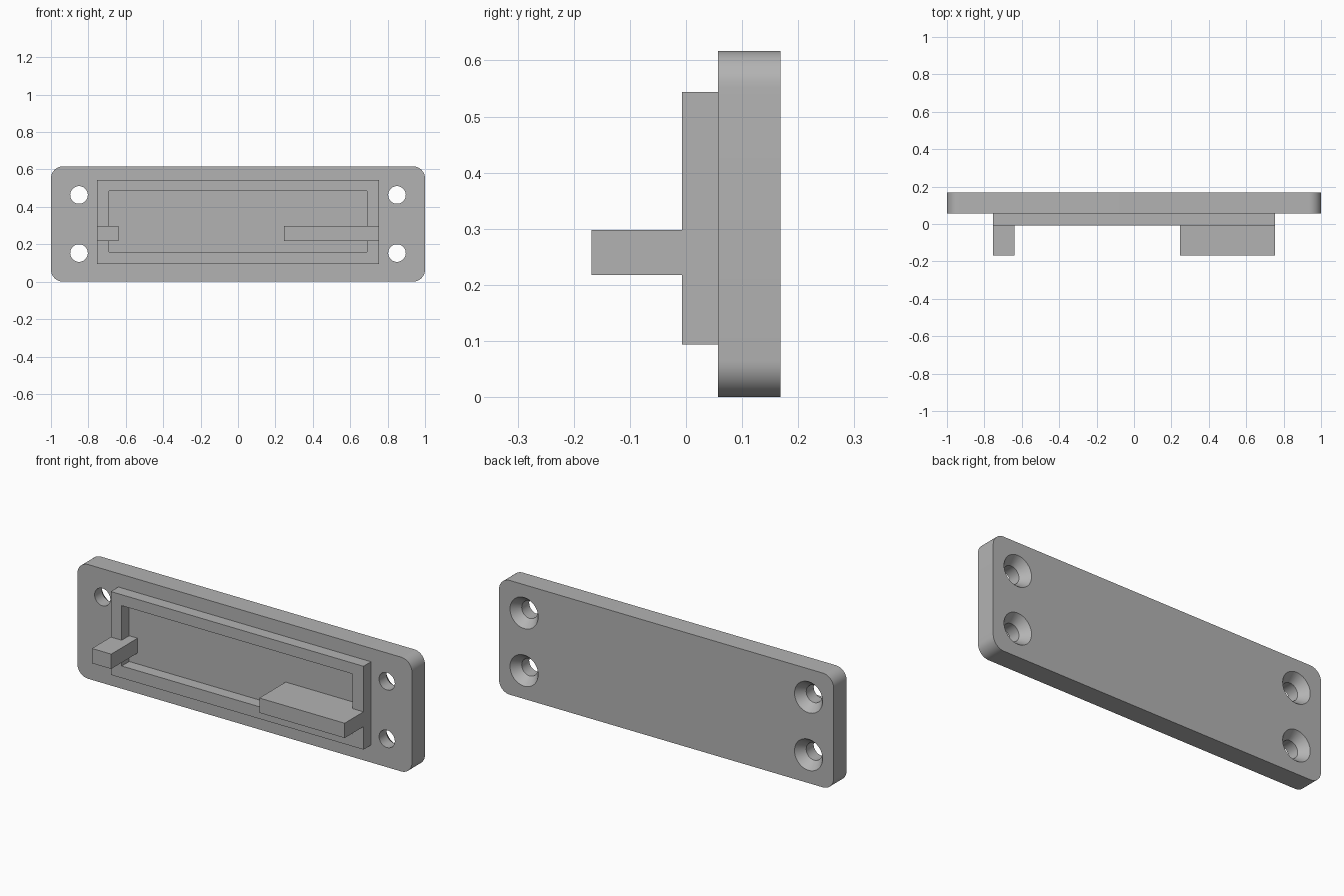
import bpy, bmesh, math
from mathutils import Vector

cube = bpy.data.objects.get("Cube")
if cube:
    bpy.data.objects.remove(cube, do_unlink=True)

grey = bpy.data.materials.new("plain grey")
grey.use_nodes = True
colour = (0.45, 0.45, 0.45, 1)
grey.diffuse_color = colour
grey.node_tree.nodes["Principled BSDF"].inputs["Base Color"].default_value = colour

FRONT, BACK, HEIGHT = 0.057, 0.168, 0.617   # plate faces and height
FACE, TIP = -0.007, -0.168                  # frame face and peg ends


def finish(name, bm):
    bmesh.ops.recalc_face_normals(bm, faces=bm.faces)
    mesh = bpy.data.meshes.new(name)
    bm.to_mesh(mesh)
    bm.free()
    mesh.materials.append(grey)
    obj = bpy.data.objects.new(name, mesh)
    bpy.context.collection.objects.link(obj)
    return obj


def box(name, x0, x1, y0, y1, z0, z1):
    bm = bmesh.new()
    bmesh.ops.create_cube(bm, size=1)
    for v in bm.verts:
        v.co = Vector(((x0 + x1) / 2 + v.co.x * (x1 - x0),
                       (y0 + y1) / 2 + v.co.y * (y1 - y0),
                       (z0 + z1) / 2 + v.co.z * (z1 - z0)))
    return finish(name, bm)


def cut(target, cutter):
    mod = target.modifiers.new("cut", 'BOOLEAN')
    mod.operation, mod.solver, mod.object = 'DIFFERENCE', 'EXACT', cutter
    bpy.context.view_layer.objects.active = target
    bpy.ops.object.modifier_apply(modifier=mod.name)
    bpy.data.objects.remove(cutter, do_unlink=True)


# Base plate with rounded corners
plate = box("base_plate", -1, 1, FRONT, BACK, 0, HEIGHT)
bm = bmesh.new()
bm.from_mesh(plate.data)
corners = [e for e in bm.edges if abs(e.verts[0].co.y - e.verts[1].co.y) > 0.05]
bmesh.ops.bevel(bm, geom=corners, offset=0.065, segments=10, profile=0.5, affect='EDGES')
bm.to_mesh(plate.data)
bm.free()

# Countersunk screw holes, opening wide at the back
SIDES = 40
bm = bmesh.new()
for x in (-0.85, 0.85):
    for z in (0.153, 0.464):
        rings = []
        for y, r in ((0.0, 0.047), (0.121, 0.047), (BACK, 0.084), (0.18, 0.0935)):
            rings.append([bm.verts.new((x + r * math.cos(a), y, z + r * math.sin(a)))
                          for a in (math.tau * i / SIDES for i in range(SIDES))])
        for low, high in zip(rings, rings[1:]):
            for i in range(SIDES):
                j = (i + 1) % SIDES
                bm.faces.new((low[i], low[j], high[j], high[i]))
        bm.faces.new(rings[0])
        bm.faces.new(rings[-1])
cut(plate, finish("hole_cutter", bm))

bpy.ops.object.select_all(action='DESELECT')
plate.select_set(True)
bpy.context.view_layer.objects.active = plate
bpy.ops.object.shade_smooth_by_angle(angle=math.radians(30))

# Raised rectangular frame, open down to the plate
frame = box("raised_frame", -0.755, 0.755, FACE, FRONT, 0.094, 0.544)
cut(frame, box("frame_cutter", -0.69, 0.69, -0.1, 0.1, 0.159, 0.485))

# Locating pegs standing on the plate and crossing the frame
box("short_peg", -0.755, -0.64, TIP, FRONT, 0.218, 0.298)
box("long_peg", 0.245, 0.755, TIP, FRONT, 0.218, 0.298)
